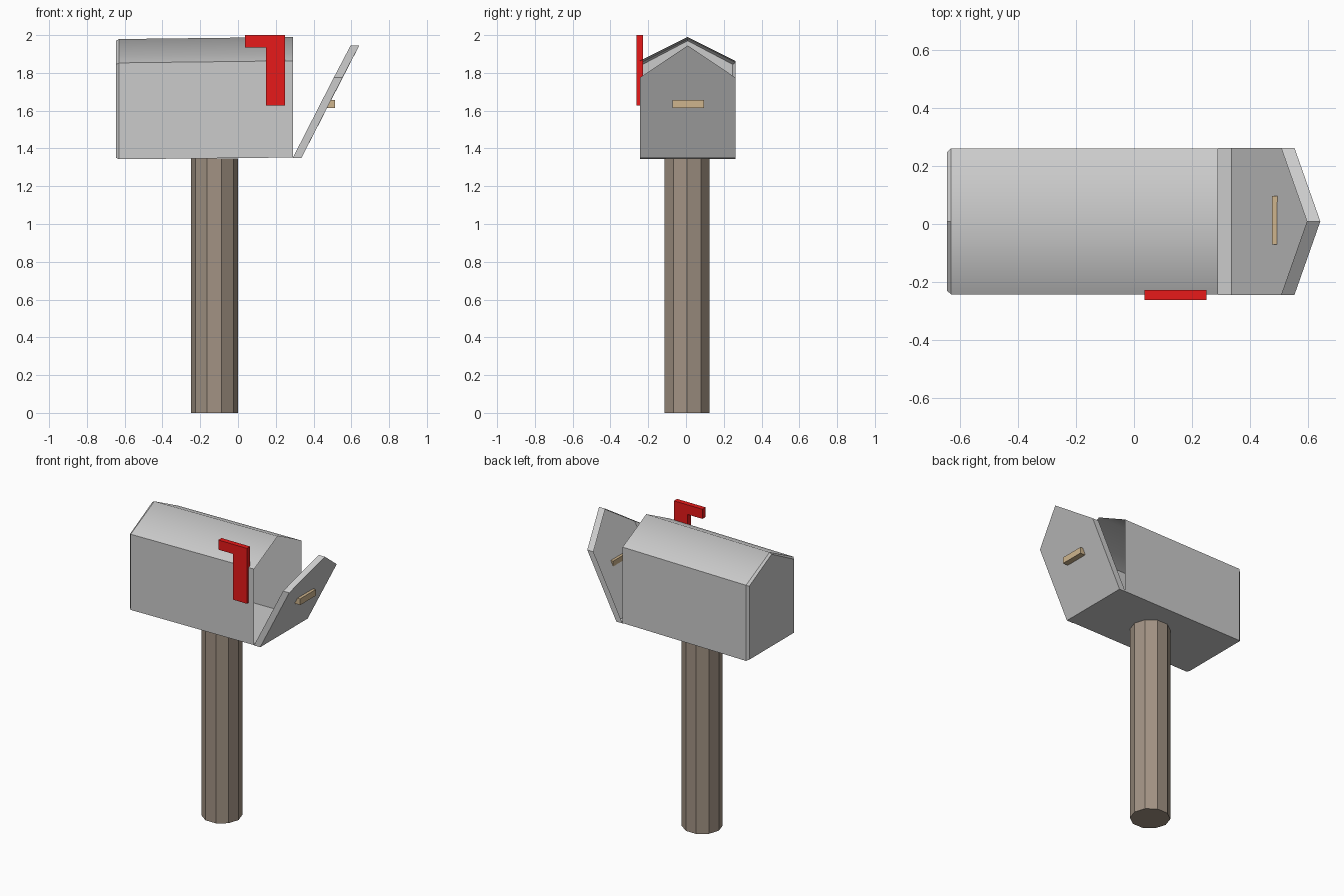
import bpy, bmesh
from math import radians

if "Cube" in bpy.data.objects:
    bpy.data.objects.remove(bpy.data.objects["Cube"])

CY = 0.009  # centre line of the box


def material(name, rgb):
    m = bpy.data.materials.new(name)
    m.diffuse_color = (*rgb, 1)
    m.use_nodes = True
    m.node_tree.nodes["Principled BSDF"].inputs["Base Color"].default_value = m.diffuse_color
    return m


def finish(name, bm, mat=None):
    bmesh.ops.recalc_face_normals(bm, faces=bm.faces)
    me = bpy.data.meshes.new(name)
    bm.to_mesh(me)
    bm.free()
    ob = bpy.data.objects.new(name, me)
    bpy.context.collection.objects.link(ob)
    if mat:
        me.materials.append(mat)
    return ob


def bridge(bm, a, b):
    """Quads between two rings of equal length."""
    n = len(a)
    return [bm.faces.new((a[i], a[(i + 1) % n], b[(i + 1) % n], b[i])) for i in range(n)]


def gable(bm, half, bottom, eave, peak, xs):
    """House-shaped ring; xs gives x at the bottom, eave and peak."""
    pts = [(xs[0], -half, bottom), (xs[0], half, bottom), (xs[1], half, eave),
           (xs[2], 0, peak), (xs[1], -half, eave)]
    return [bm.verts.new((x, y + CY, z)) for x, y, z in pts]


red = material("red_paint", (0.8, 0.01, 0.01))
wood = material("post_wood", (0.36, 0.29, 0.23))
light_wood = material("handle_wood", (0.62, 0.46, 0.27))

# Box: thin sheet shell, open at the front, slightly narrowed at the back edge
bm = bmesh.new()
front = gable(bm, 0.252, 1.352, 1.864, 1.99, [0.29] * 3)
rear = gable(bm, 0.252, 1.343, 1.853, 1.979, [-0.63] * 3)
back = gable(bm, 0.238, 1.35, 1.845, 1.97, [-0.645] * 3)
shell = bridge(bm, front, rear)
bridge(bm, rear, back)
bm.faces.new(back)
for i in (2, 3):  # the two roof slopes share a soft ridge
    shell[i].smooth = True
finish("box", bm)

# Door: shallow pan hinged open at the bottom, hollow on the inside
bm = bmesh.new()
inner = gable(bm, 0.253, 1.35, 1.775, 1.945, (0.29, 0.507, 0.596))
outer = gable(bm, 0.253, 1.35, 1.775, 1.945, (0.336, 0.553, 0.642))
bridge(bm, inner, outer)
bm.faces.new(outer)
finish("door", bm)

# Door handle
bpy.ops.mesh.primitive_cube_add(size=1, location=(0.494, 0.013, 1.636))
handle = bpy.context.object
handle.name = "door_handle"
handle.scale = (0.038, 0.167, 0.042)
handle.data.materials.append(light_wood)

# Signal flag: L-shaped profile given thickness
bm = bmesh.new()
outline = [(0.25, 1.627), (0.25, 2.0), (0.037, 2.0), (0.037, 1.935), (0.148, 1.935), (0.148, 1.627)]
near, far = ([bm.verts.new((x, y, z)) for x, z in outline] for y in (-0.262, -0.228))
bridge(bm, near, far)
bm.faces.new(near)
bm.faces.new(far)
finish("flag", bm, red)

# Ten-sided post
bpy.ops.mesh.primitive_cylinder_add(vertices=10, radius=0.125, depth=1.346,
                                    location=(-0.125, 0.006, 0.673),
                                    rotation=(0, 0, radians(18)))
post = bpy.context.object
post.name = "post"
post.rotation_euler.z = radians(90)  # corners point along x
post.data.materials.append(wood)
